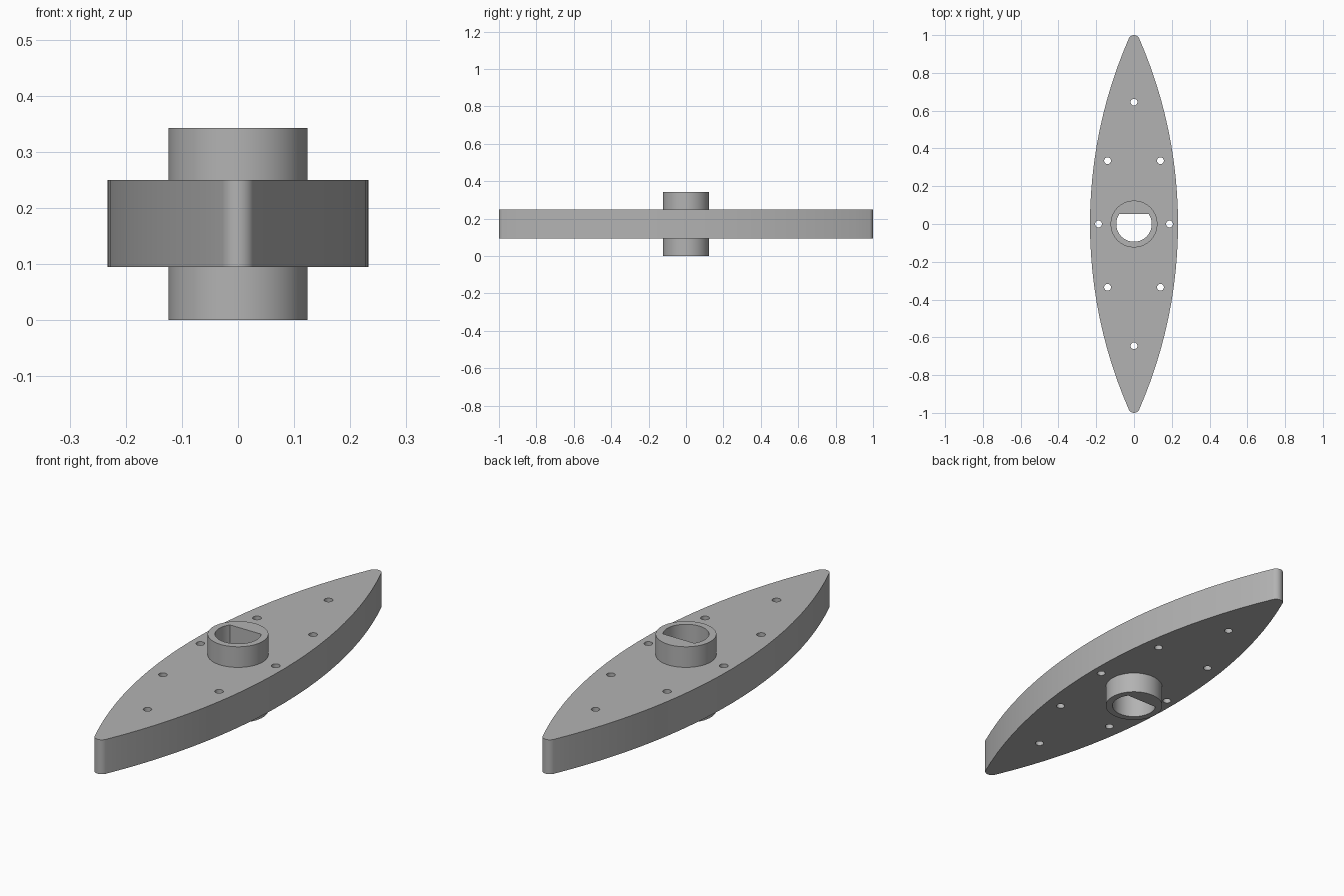
import bpy
import bmesh
from math import sin, cos, pi, atan2, asin, sqrt

cube = bpy.data.objects.get("Cube")
if cube:
    bpy.data.objects.remove(cube, do_unlink=True)

GREY = (0.45, 0.45, 0.45, 1)
grey = bpy.data.materials.new("plain grey")
grey.use_nodes = True
grey.diffuse_color = GREY
grey.node_tree.nodes["Principled BSDF"].inputs["Base Color"].default_value = GREY


def arc(cx, cy, r, start, end, steps):
    """Points along an arc, both ends included."""
    angles = [start + (end - start) * i / steps for i in range(steps + 1)]
    return [(cx + r * cos(a), cy + r * sin(a)) for a in angles]


def circle(cx, cy, r, steps):
    return arc(cx, cy, r, 0, 2 * pi, steps)[:-1]


def solid(name, outlines, bottom, top):
    """Extrude an outer outline with holes into a closed solid."""
    bm = bmesh.new()
    for outline in outlines:
        verts = [bm.verts.new((x, y, bottom)) for x, y in outline]
        for a, b in zip(verts, verts[1:] + verts[:1]):
            bm.edges.new((a, b))
    bmesh.ops.triangle_fill(bm, use_beauty=True, edges=bm.edges[:], normal=(0, 0, 1))
    raised = bmesh.ops.extrude_face_region(bm, geom=bm.faces[:], use_keep_orig=True)
    top_verts = [g for g in raised["geom"] if isinstance(g, bmesh.types.BMVert)]
    bmesh.ops.translate(bm, verts=top_verts, vec=(0, 0, top - bottom))
    bmesh.ops.recalc_face_normals(bm, faces=bm.faces[:])
    mesh = bpy.data.meshes.new(name)
    bm.to_mesh(mesh)
    bm.free()
    mesh.materials.append(grey)
    obj = bpy.data.objects.new(name, mesh)
    bpy.context.collection.objects.link(obj)
    bpy.ops.object.select_all(action="DESELECT")
    obj.select_set(True)
    bpy.context.view_layer.objects.active = obj
    bpy.ops.object.shade_smooth_by_angle(angle=pi / 6)
    return obj


# Blade outline: two broad arcs joined by small tangent tip arcs
half_width, tip_r = 0.233, 0.03
tip_y = 1 - tip_r
offset = (tip_y ** 2 - (half_width - tip_r) ** 2) / (2 * (half_width - tip_r))
side_r = offset + half_width
sweep = atan2(tip_y, offset)
half = arc(-offset, 0, side_r, -sweep, sweep, 24)
half += arc(0, tip_y, tip_r, sweep, pi - sweep, 12)[1:-1]
blade = half + [(-x, -y) for x, y in half]

# Ring of small through holes
spots = [(0, 0.645), (0.14, 0.335), (0.188, 0), (0.14, -0.335)]
holes = [circle(s * x, s * y, 0.018, 24) for x, y in spots for s in (1, -1)]

# Central hub with a D-shaped bore, flat towards the back
hub_r, bore_r, flat_y = 0.124, 0.094, 0.053
flat = asin(flat_y / bore_r)
bore = arc(0, 0, bore_r, pi - flat, 2 * pi + flat, 48)
hub_rim = circle(0, 0, hub_r, 64)

solid("blade_plate", [blade, hub_rim] + holes, 0.095, 0.25)
solid("hub", [hub_rim, bore], 0, 0.343)
